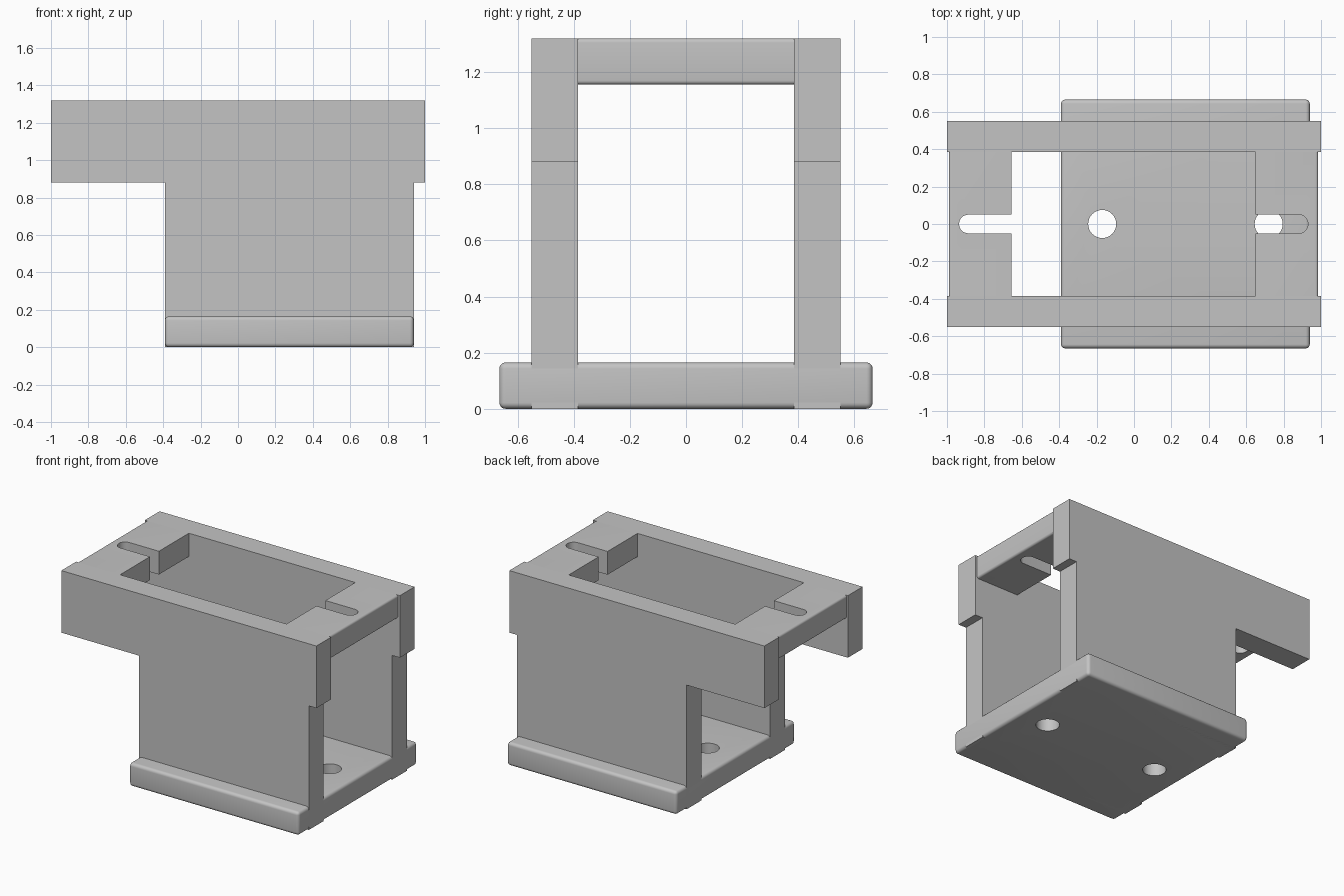
import bpy, bmesh
from math import sin, cos, pi

cube = bpy.data.objects.get("Cube")
if cube:
    bpy.data.objects.remove(cube, do_unlink=True)

grey = bpy.data.materials.new("plain grey")
grey.use_nodes = True
grey.diffuse_color = (0.55, 0.55, 0.55, 1)
grey.node_tree.nodes["Principled BSDF"].inputs["Base Color"].default_value = (0.55, 0.55, 0.55, 1)


def prism(name, outline, offset, round_rule=None, radius=0.02):
    """Extrude a closed 3D outline by offset, rounding the edges that pass the rule."""
    bm = bmesh.new()
    face = bm.faces.new([bm.verts.new(p) for p in outline])
    new = bmesh.ops.extrude_face_region(bm, geom=[face])["geom"]
    bmesh.ops.translate(bm, vec=offset, verts=[v for v in new if isinstance(v, bmesh.types.BMVert)])
    bmesh.ops.recalc_face_normals(bm, faces=bm.faces)
    if round_rule:
        edges = [e for e in bm.edges if round_rule(e)]
        bmesh.ops.bevel(bm, geom=edges, offset=radius, segments=5, profile=0.5, affect='EDGES')
    mesh = bpy.data.meshes.new(name)
    bm.to_mesh(mesh)
    bm.free()
    mesh.materials.append(grey)
    obj = bpy.data.objects.new(name, mesh)
    bpy.context.collection.objects.link(obj)
    return obj


def box(name, x0, x1, half_y, z0, z1, round_rule=None, radius=0.02):
    corners = [(x0, -half_y, z0), (x1, -half_y, z0), (x1, half_y, z0), (x0, half_y, z0)]
    return prism(name, corners, (0, 0, z1 - z0), round_rule, radius)


def slot_cutter(x0, x1, r, z0, z1):
    """Vertical cutter with round ends centred at x0 and x1."""
    steps = 16
    pts = [(x1 + r * sin(pi * i / steps), -r * cos(pi * i / steps), z0) for i in range(steps + 1)]
    pts += [(x0 - r * sin(pi * i / steps), r * cos(pi * i / steps), z0) for i in range(steps + 1)]
    if x0 == x1:
        pts = pts[:steps] + pts[steps + 1:-1]
    return prism("cutter", pts, (0, 0, z1 - z0))


def cut(obj, cutter):
    cutter.hide_render = True
    mod = obj.modifiers.new("cut", 'BOOLEAN')
    mod.operation = 'DIFFERENCE'
    mod.solver = 'EXACT'
    mod.object = cutter
    bpy.context.view_layer.objects.active = obj
    bpy.ops.object.modifier_apply(modifier=mod.name)
    bpy.data.objects.remove(cutter, do_unlink=True)


def smooth(obj):
    bpy.ops.object.select_all(action='DESELECT')
    obj.select_set(True)
    bpy.context.view_layer.objects.active = obj
    bpy.ops.object.shade_smooth_by_angle(angle=0.6)


# Rounded base plate with two round holes
base = box("base_plate", -0.39, 0.94, 0.665, 0, 0.165, lambda e: True, 0.022)
for x in (-0.17, 0.72):
    cut(base, slot_cutter(x, x, 0.075, -0.1, 0.3))
smooth(base)

# Side walls with a wider upper band
wall = [(-0.39, 0), (0.94, 0), (0.94, 0.88), (1, 0.88),
        (1, 1.32), (-1, 1.32), (-1, 0.88), (-0.39, 0.88)]
for name, y in (("front_wall", -0.55), ("back_wall", 0.385)):
    prism(name, [(x, y, z) for x, z in wall], (0, 0.165, 0))

# Slotted top bridges, rounded along the outer edges
for name, inner, outer, end in (("right_bridge", -0.655, -0.99, -0.885),
                                ("left_bridge", 0.65, 0.985, 0.88)):
    bridge = box(name, min(inner, outer), max(inner, outer), 0.385, 1.155, 1.32,
                 lambda e: all(abs(v.co.x - outer) < 0.001 for v in e.verts)
                 and abs(e.verts[0].co.z - e.verts[1].co.z) < 0.001, 0.015)
    start = inner * 0.8
    cut(bridge, slot_cutter(min(start, end), max(start, end), 0.05, 1.0, 1.5))
    smooth(bridge)
# Inner rails that narrow the top opening are flush with the walls
